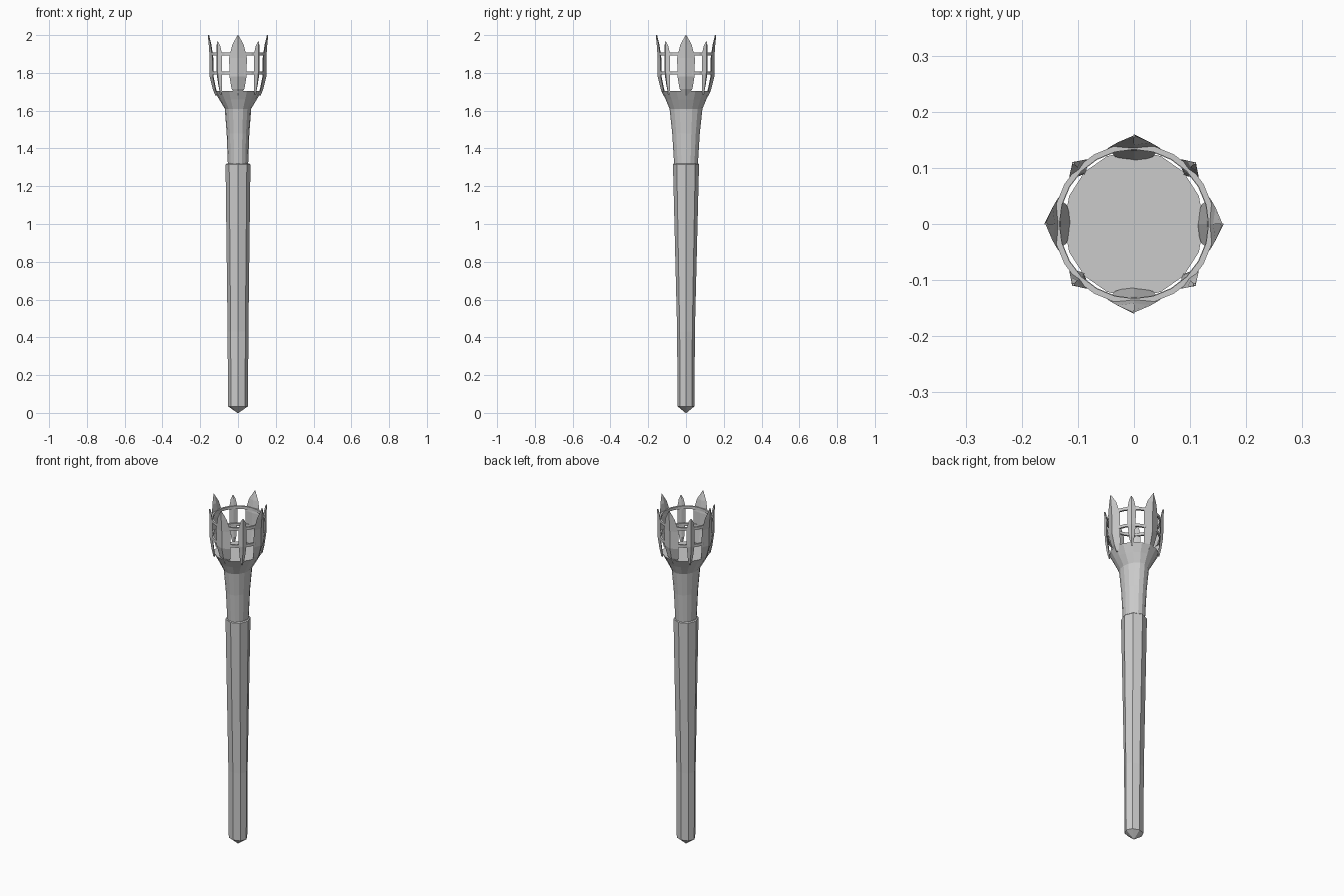
import bpy, bmesh
from math import sin, cos, pi

if "Cube" in bpy.data.objects:
    bpy.data.objects.remove(bpy.data.objects["Cube"])


def make_object(name, bm):
    bmesh.ops.recalc_face_normals(bm, faces=bm.faces)
    me = bpy.data.meshes.new(name)
    bm.to_mesh(me)
    bm.free()
    ob = bpy.data.objects.new(name, me)
    bpy.context.collection.objects.link(ob)
    return ob


def bridge(bm, a, b):
    n = len(a)
    for i in range(n):
        bm.faces.new((a[i], a[(i + 1) % n], b[(i + 1) % n], b[i]))


def loft(name, stations, sides):
    """Closed elliptical loft through (z, rx, ry) stations."""
    bm = bmesh.new()
    rings = [[bm.verts.new((rx * cos(2 * pi * i / sides), ry * sin(2 * pi * i / sides), z))
              for i in range(sides)] for z, rx, ry in stations]
    for a, b in zip(rings, rings[1:]):
        bridge(bm, a, b)
    bm.faces.new(rings[0])
    bm.faces.new(rings[-1])
    return make_object(name, bm)


def blade(name, angle, stations):
    """Ridged petal with a flat back; stations are (z, ridge radius, half width, depth)."""
    bm = bmesh.new()
    c, s = cos(angle), sin(angle)

    def v(r, t, z):
        return bm.verts.new((r * c - t * s, r * s + t * c, z))

    rings = [[v(r, 0, z), v(r - d, w, z), v(r - d - 0.004, 0, z), v(r - d, -w, z)]
             for z, r, w, d in stations]
    for a, b in zip(rings, rings[1:]):
        bridge(bm, a, b)
    bm.faces.new(rings[0])
    bm.faces.new(rings[-1])
    return make_object(name, bm)


# Octagonal grip with pointed foot
loft("handle", [(0, .003, .003), (.035, .053, .045), (.43, .055, .047),
                (1.315, .066, .069), (1.32, .060, .064)], 8)

# Flared neck and solid cup
loft("neck_and_cup", [(1.28, .053, .062), (1.32, .054, .063), (1.48, .060, .073),
                      (1.61, .070, .087), (1.66, .100, .108), (1.705, .125, .131)], 16)

# Crown: four large blades on the axes, four small ones on the diagonals
large = [(1.68, .120, .006, .008), (1.715, .134, .034, .014), (1.78, .150, .045, .017),
         (1.88, .150, .047, .015), (1.95, .155, .030, .010), (2.0, .160, .002, .003)]
small = [(1.685, .132, .003, .005), (1.73, .142, .014, .010), (1.80, .152, .021, .012),
         (1.90, .153, .022, .012), (1.945, .155, .013, .008), (1.965, .156, .002, .003)]
for k in range(4):
    blade(f"large_blade_{k + 1}", k * pi / 2, large)
    blade(f"small_blade_{k + 1}", k * pi / 2 + pi / 4, small)


# Hoops holding the blades together
def hoop(name, z, radius, half_w, half_h, sides=24):
    bm = bmesh.new()
    section = [(-half_w, -half_h), (half_w, -half_h), (half_w, half_h), (-half_w, half_h)]
    rings = []
    for i in range(sides):
        a = 2 * pi * i / sides
        rings.append([bm.verts.new(((radius + dr) * cos(a), (radius + dr) * sin(a), z + dz))
                      for dr, dz in section])
    for i in range(sides):
        bridge(bm, rings[i], rings[(i + 1) % sides])
    return make_object(name, bm)


hoop("lower_hoop", 1.80, .137, .005, .008)
hoop("upper_hoop", 1.90, .138, .005, .008)
